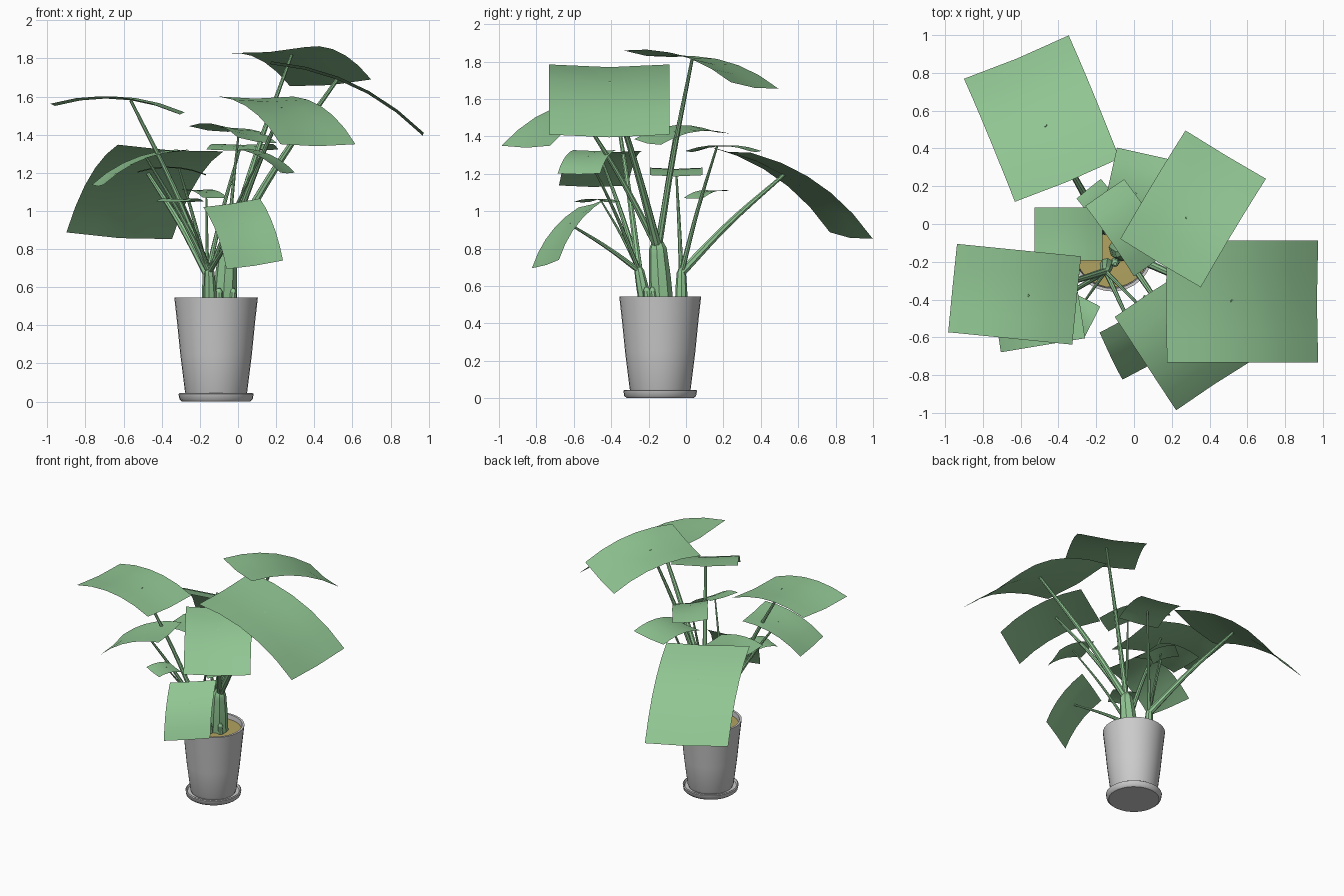
import bpy, bmesh, math
from mathutils import Vector

if "Cube" in bpy.data.objects:
    bpy.data.objects.remove(bpy.data.objects["Cube"])

def material(name, rgb):
    m = bpy.data.materials.new(name)
    m.diffuse_color = (*rgb, 1)
    m.use_nodes = True
    m.node_tree.nodes["Principled BSDF"].inputs["Base Color"].default_value = m.diffuse_color
    return m

GREEN = material("leaf_green", (0.28, 0.56, 0.29))
SOIL = material("soil_brown", (0.45, 0.37, 0.12))
PX, PY = -0.115, -0.138  # pot centre

def finish(ob, mat=None, angle=40):
    if mat:
        ob.data.materials.append(mat)
    bpy.context.view_layer.objects.active = ob
    bpy.ops.object.select_all(action='DESELECT')
    ob.select_set(True)
    bpy.ops.object.shade_smooth_by_angle(angle=math.radians(angle))
    return ob

def link_mesh(name, me):
    ob = bpy.data.objects.new(name, me)
    bpy.context.collection.objects.link(ob)
    return ob

def new_object(name, bm):
    me = bpy.data.meshes.new(name)
    bm.to_mesh(me)
    bm.free()
    return link_mesh(name, me)

def lathe(name, profile, mat=None, n=32):
    bm = bmesh.new()
    vs = [bm.verts.new((r, 0, z)) for r, z in profile]
    es = [bm.edges.new(p) for p in zip(vs, vs[1:])]
    bmesh.ops.spin(bm, geom=vs + es, axis=(0, 0, 1), cent=(0, 0, 0),
                   angle=2 * math.pi, steps=n)
    bmesh.ops.remove_doubles(bm, verts=bm.verts, dist=1e-4)
    bmesh.ops.recalc_face_normals(bm, faces=bm.faces)
    ob = new_object(name, bm)
    ob.location = (PX, PY, 0)
    return finish(ob, mat)

# Saucer, pot and soil
lathe("saucer", [(0, 0), (0.178, 0), (0.192, 0.012), (0.197, 0.04), (0.19, 0.045),
                 (0.182, 0.03), (0, 0.03)])
lathe("pot", [(0, 0.032), (0.155, 0.032), (0.163, 0.05), (0.188, 0.25), (0.205, 0.42),
              (0.219, 0.545), (0.203, 0.545), (0.195, 0.46), (0, 0.46)])
lathe("soil", [(0, 0.515), (0.198, 0.51)], SOIL)

def leaf(name, centre, heading, length, rise, width, tilt, nu=5, nv=4):
    """Arched, faintly folded card pointing along heading; returns the stem joint."""
    h = math.radians(heading)
    along = Vector((math.cos(h) * length, math.sin(h) * length, rise))
    across = Vector((-math.sin(h) * width, math.cos(h) * width, tilt))
    up = along.cross(across).normalized()
    bow = 0.09 * along.length

    def point(u, v):
        lift = bow * (4 * u * (1 - u) - 0.2 * (1 - abs(2 * v - 1)))
        return Vector(centre) + along * (u - 0.5) + across * (v - 0.5) + up * lift

    bm = bmesh.new()
    g = [[bm.verts.new(point(i / nu, j / nv)) for j in range(nv + 1)] for i in range(nu + 1)]
    for i in range(nu):
        for j in range(nv):
            bm.faces.new((g[i][j], g[i + 1][j], g[i + 1][j + 1], g[i][j + 1]))
    finish(new_object(name, bm), GREEN)
    return point(0.4, 0.5)

def tube(name, pts, radii):
    cu = bpy.data.curves.new(name, 'CURVE')
    cu.dimensions = '3D'
    cu.bevel_depth = 1
    cu.bevel_resolution = 2
    cu.resolution_u = 5
    cu.use_fill_caps = True
    sp = cu.splines.new('BEZIER')
    sp.bezier_points.add(len(pts) - 1)
    for p, co, r in zip(sp.bezier_points, pts, radii):
        p.co, p.radius = co, r
        p.handle_left_type = p.handle_right_type = 'AUTO'
    ob = bpy.data.objects.new(name + "_path", cu)
    bpy.context.collection.objects.link(ob)
    bpy.context.view_layer.update()
    me = bpy.data.meshes.new_from_object(ob.evaluated_get(bpy.context.evaluated_depsgraph_get()))
    bpy.data.objects.remove(ob)
    return finish(link_mesh(name, me), GREEN)

def clump(name, x, y, top, radius):
    """Swollen base rising from the soil, tapering to a closed tip; returns the stem origin."""
    root, end = Vector((x, y, 0.5)), Vector(top)
    tip = end + (end - root) * 0.18
    tube(name, [root, root.lerp(end, 0.5), end, tip],
         [radius * f for f in (1, 0.92, 0.74, 0.35)])
    return end

# Trunk clumps and buds
MAIN = clump("main_trunk", -0.07, -0.13, (-0.055, -0.15, 0.8), 0.064)
FRONT = clump("front_trunk", -0.145, -0.215, (-0.15, -0.25, 0.68), 0.036)
BACK = clump("back_trunk", -0.155, -0.025, (-0.16, -0.025, 0.67), 0.034)
clump("right_bud", -0.03, -0.17, (-0.025, -0.18, 0.58), 0.022)
clump("front_bud", -0.1, -0.2, (-0.1, -0.21, 0.58), 0.024)

# Leaves: name, stem origin, centre, heading, length, rise, width, tilt
LEAVES = [
    ("back_left", BACK, (-0.488, 0.558, 1.1), 112.5, 0.705, -0.46, 0.6, 0.035),
    ("right", MAIN, (0.575, -0.41, 1.597), 0, 0.8, -0.375, 0.645, 0),
    ("top", MAIN, (0.313, 0.08, 1.757), 59, 0.67, -0.17, 0.497, -0.035),
    ("front_right", MAIN, (0.257, -0.61, 1.475), -56.7, 0.592, -0.25, 0.47, 0),
    ("left", FRONT, (-0.632, -0.372, 1.54), 174.3, 0.66, 0.045, 0.47, 0),
    ("lower_left", FRONT, (-0.513, -0.457, 1.23), 189.5, 0.452, -0.185, 0.375, 0),
    ("low_front", FRONT, (0.027, -0.627, 0.88), -64, 0.277, -0.325, 0.33, 0.045),
    ("centre", MAIN, (-0.026, -0.02, 1.4), 124.7, 0.453, 0.06, 0.25, 0.03),
    ("inner_right", FRONT, (0.137, -0.531, 1.264), -18.7, 0.26, -0.125, 0.24, 0),
    ("back", BACK, (0.023, 0.2, 1.322), 77.5, 0.35, 0, 0.31, 0),
    ("side_left", BACK, (-0.347, -0.053, 1.2), 180, 0.36, 0.015, 0.28, 0),
    ("small_front", FRONT, (-0.304, -0.474, 1.05), 243, 0.18, 0, 0.19, 0),
    ("small_back", BACK, (-0.18, 0.113, 1.09), 129, 0.19, 0.04, 0.166, 0),
]

# Each stem rises steeply from its clump, then leans out to its leaf
for name, base, centre, heading, length, rise, width, tilt in LEAVES:
    tip = leaf(name + "_leaf", centre, heading, length, rise, width, tilt)
    mid = base.lerp(tip, 0.46)
    mid.z += 0.04 * (tip.z - base.z)
    r = 0.004 + 0.033 * width
    tube(name + "_stem", [base, mid, tip], [r, r * 0.72, r * 0.42])
